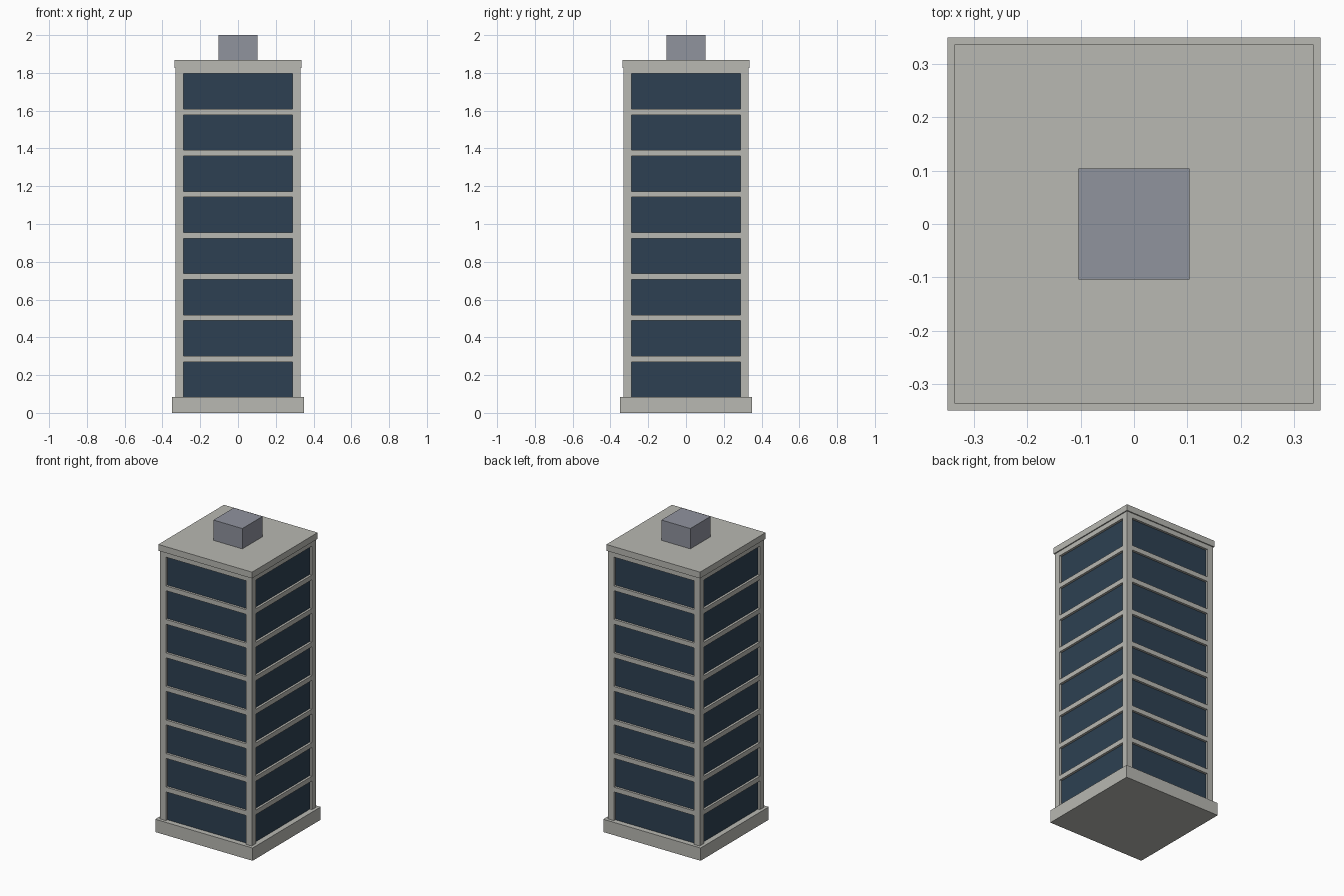
import bpy
import bmesh
from mathutils import Matrix, Vector

cube = bpy.data.objects.get("Cube")
if cube:
    bpy.data.objects.remove(cube, do_unlink=True)


def srgb(r, g, b):
    return tuple((c / 255 / 12.92) if c < 11 else ((c / 255 + 0.055) / 1.055) ** 2.4
                 for c in (r, g, b)) + (1.0,)


def material(name, color):
    mat = bpy.data.materials.new(name)
    mat.use_nodes = True
    mat.diffuse_color = color
    mat.node_tree.nodes["Principled BSDF"].inputs["Base Color"].default_value = color
    return mat


def boxes(name, mat, specs):
    """One object made of boxes, each given as (x, y, half_x, half_y, bottom, top)."""
    bm = bmesh.new()
    for x, y, hx, hy, z0, z1 in specs:
        place = Matrix.Translation(Vector((x, y, (z0 + z1) / 2)))
        size = Matrix.Diagonal((2 * hx, 2 * hy, z1 - z0, 1))
        bmesh.ops.create_cube(bm, size=1, matrix=place @ size)
    mesh = bpy.data.meshes.new(name)
    bm.to_mesh(mesh)
    bm.free()
    mesh.materials.append(mat)
    obj = bpy.data.objects.new(name, mesh)
    bpy.context.collection.objects.link(obj)
    return obj


concrete = material("concrete", srgb(184, 184, 178))
glass = material("dark blue glass", srgb(45, 64, 82))
metal = material("blue grey metal", srgb(144, 147, 158))

FLOORS = 8
BASE, ROOF, CAP, TOP = 0.083, 1.827, 1.868, 2.0
HALF, COLUMN, BAND, RECESS = 0.33, 0.042, 0.031, 0.015
PITCH = (ROOF - BASE) / FLOORS

# Base and glazed core
boxes("plinth", concrete, [(0, 0, 0.35, 0.35, 0, BASE)])
core = HALF - RECESS
boxes("glass_core", glass, [(0, 0, core, core, BASE, ROOF)])

# Corner columns
c = HALF - COLUMN / 2
boxes("corner_columns", concrete,
      [(sx * c, sy * c, COLUMN / 2, COLUMN / 2, BASE, ROOF)
       for sx in (-1, 1) for sy in (-1, 1)])

# Floor bands spanning between the columns, one above each storey
span = HALF - COLUMN
bands = []
for i in range(1, FLOORS + 1):
    top = BASE + i * PITCH
    for s in (-1, 1):
        bands.append((0, s * c, span, COLUMN / 2, top - BAND, top))
        bands.append((s * c, 0, COLUMN / 2, span, top - BAND, top))
boxes("floor_bands", concrete, bands)

# Roof
boxes("roof_slab", concrete, [(0, 0, 0.337, 0.337, ROOF, CAP)])
boxes("roof_plant_room", metal, [(0, 0, 0.104, 0.104, CAP, TOP)])
